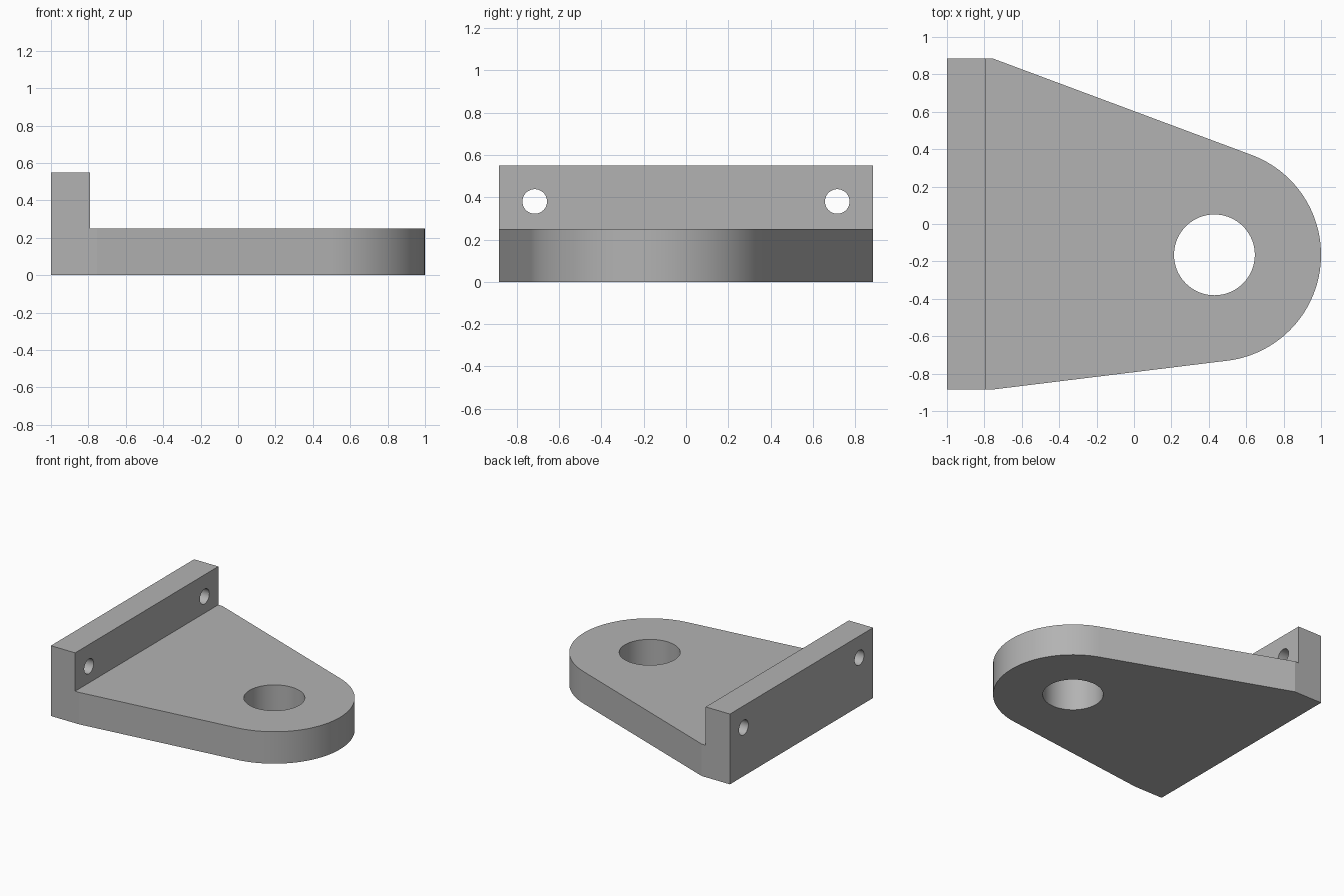
import bpy
import bmesh
from math import acos, atan2, cos, sin, radians
from mathutils import Matrix, Vector

cube = bpy.data.objects.get("Cube")
if cube:
    bpy.data.objects.remove(cube, do_unlink=True)

HALF_W, HEIGHT, PLATE = 0.885, 0.55, 0.25
FLANGE_X, CORNER_X = -0.79, -0.755
EYE, NOSE_R, EYE_R = Vector((0.43, -0.165)), 0.57, 0.216
BOLT_Y, BOLT_Z, BOLT_R = 0.715, 0.38, 0.058

grey = bpy.data.materials.new("plain grey")
grey.use_nodes = True
colour = (0.45, 0.45, 0.45, 1)
grey.diffuse_color = colour
grey.node_tree.nodes["Principled BSDF"].inputs["Base Color"].default_value = colour


def make_object(name, bm):
    bmesh.ops.recalc_face_normals(bm, faces=bm.faces)
    mesh = bpy.data.meshes.new(name)
    bm.to_mesh(mesh)
    bm.free()
    mesh.materials.append(grey)
    obj = bpy.data.objects.new(name, mesh)
    bpy.context.collection.objects.link(obj)
    return obj


def tangent_angle(corner, side):
    # Angle on the round nose where the straight edge from the corner touches
    d = corner - EYE
    return atan2(d.y, d.x) - side * acos(NOSE_R / d.length)


def cylinder(name, radius, depth, matrix):
    bm = bmesh.new()
    bmesh.ops.create_cone(bm, cap_ends=True, segments=96, radius1=radius,
                          radius2=radius, depth=depth, matrix=matrix)
    return make_object(name, bm)


def cut(target, cutter):
    mod = target.modifiers.new("cut", 'BOOLEAN')
    mod.operation = 'DIFFERENCE'
    mod.solver = 'EXACT'
    mod.object = cutter
    bpy.context.view_layer.objects.active = target
    bpy.ops.object.modifier_apply(modifier=mod.name)
    bpy.data.objects.remove(cutter, do_unlink=True)


# Bracket outline: square heel, straight tapered sides, round nose
low, high = Vector((CORNER_X, -HALF_W)), Vector((CORNER_X, HALF_W))
start, end = tangent_angle(low, -1), tangent_angle(high, 1)
STEPS = 64
arc = [start + (end - start) * i / STEPS for i in range(STEPS + 1)]
outline = [Vector((-1, -HALF_W)), low]
outline += [EYE + NOSE_R * Vector((cos(a), sin(a))) for a in arc]
outline += [high, Vector((-1, HALF_W))]

bm = bmesh.new()
base = bm.faces.new([bm.verts.new((p.x, p.y, 0)) for p in outline])
top = bmesh.ops.extrude_face_region(bm, geom=[base])["geom"]
bmesh.ops.translate(bm, vec=(0, 0, HEIGHT),
                    verts=[v for v in top if isinstance(v, bmesh.types.BMVert)])
bracket = make_object("mounting_bracket", bm)

# Step down from the upright flange to the plate
bm = bmesh.new()
bmesh.ops.create_cube(bm, size=1, matrix=Matrix.Translation(
    (FLANGE_X + 1.5, 0, PLATE + 0.5)) @ Matrix.Diagonal((3, 3, 1, 1)))
cut(bracket, make_object("step_cutter", bm))

# Large eye through the plate
cut(bracket, cylinder("eye_cutter", EYE_R, 2, Matrix.Translation((EYE.x, EYE.y, 0))))

# Bolt holes through the flange
for side in (-1, 1):
    place = Matrix.Translation((-0.9, side * BOLT_Y, BOLT_Z))
    cut(bracket, cylinder("bolt_cutter", BOLT_R, 1,
                          place @ Matrix.Rotation(radians(90), 4, 'Y')))

# Smooth curved walls, sharp edges elsewhere
bpy.ops.object.select_all(action='DESELECT')
bracket.select_set(True)
bpy.context.view_layer.objects.active = bracket
bpy.ops.object.shade_smooth_by_angle(angle=radians(5))
